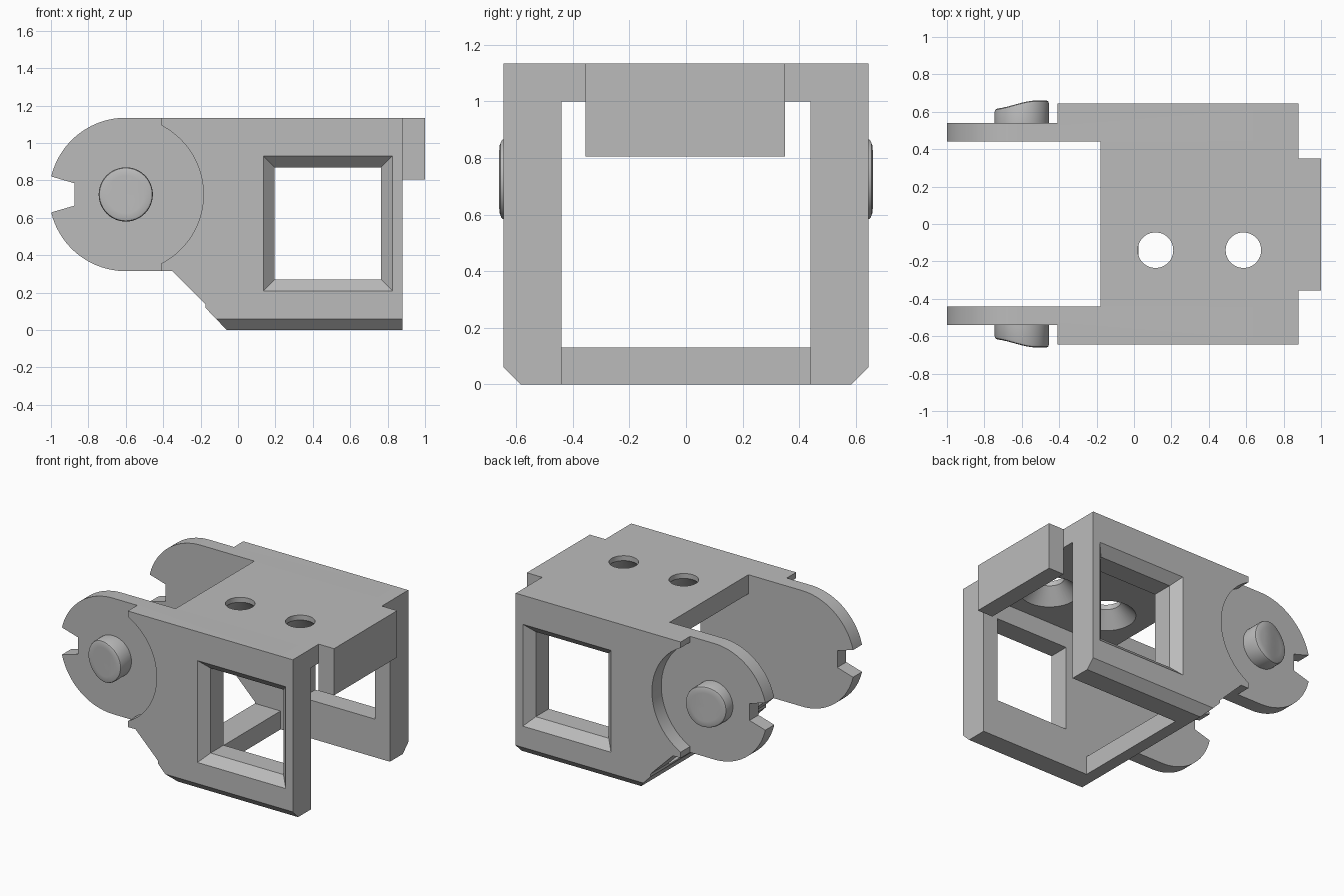
import bpy
import bmesh
from math import cos, sin, pi, asin

cube = bpy.data.objects.get("Cube")
if cube:
    bpy.data.objects.remove(cube, do_unlink=True)

grey = bpy.data.materials.new("plain grey")
grey.use_nodes = True
colour = (0.5, 0.5, 0.5, 1)
grey.diffuse_color = colour
grey.node_tree.nodes["Principled BSDF"].inputs["Base Color"].default_value = colour

PIVOT_X, PIVOT_Z, EAR_R = -0.6, 0.725, 0.41
INNER, EAR_OUT, OUTER = 0.44, 0.54, 0.645
TOP, PLATE_LOW, BACK = 1.135, 1.0, 0.88


def loft(name, rings):
    """Closed solid through rings with equal point counts."""
    bm = bmesh.new()
    loops = [[bm.verts.new(p) for p in ring] for ring in rings]
    n = len(loops[0])
    for a, b in zip(loops, loops[1:]):
        for i in range(n):
            j = (i + 1) % n
            bm.faces.new((a[i], a[j], b[j], b[i]))
    bm.faces.new(loops[0][::-1])
    bm.faces.new(loops[-1])
    bmesh.ops.recalc_face_normals(bm, faces=bm.faces)
    mesh = bpy.data.meshes.new(name)
    bm.to_mesh(mesh)
    bm.free()
    mesh.materials.append(grey)
    obj = bpy.data.objects.new(name, mesh)
    bpy.context.collection.objects.link(obj)
    return obj


def extrude_y(name, outline, y0, y1):
    return loft(name, [[(x, y, z) for x, z in outline] for y in (y0, y1)])


def box(name, x0, x1, y0, y1, z0, z1):
    return extrude_y(name, [(x0, z0), (x1, z0), (x1, z1), (x0, z1)], y0, y1)


def arc(r, a0, a1, n):
    return [(PIVOT_X + r * cos(a0 + (a1 - a0) * i / n),
             PIVOT_Z + r * sin(a0 + (a1 - a0) * i / n)) for i in range(n + 1)]


def activate(obj):
    bpy.ops.object.select_all(action='DESELECT')
    obj.select_set(True)
    bpy.context.view_layer.objects.active = obj


def cut(obj, cutter):
    cutter.hide_render = True
    activate(obj)
    mod = obj.modifiers.new("cut", 'BOOLEAN')
    mod.operation, mod.solver, mod.object = 'DIFFERENCE', 'EXACT', cutter
    bpy.ops.object.modifier_apply(modifier=mod.name)
    bpy.data.objects.remove(cutter, do_unlink=True)


def mirror_y(obj):
    activate(obj)
    mod = obj.modifiers.new("mirror", 'MIRROR')
    mod.use_axis = (False, True, False)
    mod.use_clip = mod.use_mirror_merge = False
    bpy.ops.object.modifier_apply(modifier=mod.name)


def smooth(obj):
    activate(obj)
    bpy.ops.object.shade_smooth_by_angle(angle=pi / 6)


# Side wall with round notched ear
notch = asin(0.096 / EAR_R)
outline = [(-0.875, 0.665), (-0.875, 0.785)]
outline += arc(EAR_R, pi - notch, pi / 2, 28)
outline += [(BACK, TOP), (BACK, 0), (-0.06, 0), (-0.175, 0.12),
            (-0.175, 0.14), (-0.35, 0.315)]
outline += arc(EAR_R, 1.5 * pi, pi + notch, 28)
walls = extrude_y("side_walls", outline, INNER, OUTER)

# Thinner ear: round recess and everything ahead of it
cut(walls, extrude_y("recess_cutter", arc(0.415, 0, 2 * pi, 96)[:-1], EAR_OUT, 0.8))
cut(walls, box("ear_cutter", -1.2, -0.41, EAR_OUT, 0.8, -0.1, 1.3))


# Window with a bevelled outer rim
def window_ring(y, grow):
    x0, x1, z0, z1 = 0.195 - grow, 0.765 + grow, 0.27 - grow, 0.87 + grow
    return [(x0, y, z0), (x1, y, z0), (x1, y, z1), (x0, y, z1)]


cut(walls, loft("window_cutter", [window_ring(0.4, 0), window_ring(OUTER - 0.06, 0),
                                  window_ring(OUTER + 0.01, 0.07)]))

# Bevel along the lower outer edge
cut(walls, loft("edge_cutter", [[(x, 0.575, -0.01), (x, 0.7, -0.01), (x, 0.7, 0.115)]
                                for x in (-0.5, 1.1)]))
mirror_y(walls)
smooth(walls)

# Top plate with two countersunk holes
plate = box("top_plate", -0.18, BACK, -INNER, INNER, PLATE_LOW, TOP)
for hole_x in (0.115, 0.585):
    rings = []
    for z, r in ((0.99, 0.2), (1.1, 0.095), (1.2, 0.095)):
        rings.append([(hole_x + r * cos(i * pi / 24), -0.14 + r * sin(i * pi / 24), z)
                      for i in range(48)])
    cut(plate, loft("hole_cutter", rings))
smooth(plate)

# Rear block and lower cross bar
box("rear_block", BACK, 1.0, -0.355, 0.35, 0.805, TOP)
extrude_y("cross_bar", [(-0.175, 0.13), (-0.175, 0.12), (-0.06, 0), (0.025, 0),
                        (0.025, 0.13)], -INNER, INNER)


# Pivot pins with a wavy end that rises towards the rear
def pin_end(x):
    t = min(max((x + 0.76) / 0.24, 0), 1)
    return 0.615 + 0.045 * t * t * (3 - 2 * t)


pin_rings = [[(x, EAR_OUT - 0.01, z) for x, z in arc(0.145, 0, 2 * pi, 48)[:-1]]]
for r, drop in ((0.145, 0.014), (0.141, 0.004), (0.131, 0), (0.1, 0),
                (0.07, 0), (0.04, 0), (0.01, 0)):
    pin_rings.append([(x, pin_end(x) - drop, z) for x, z in arc(r, 0, 2 * pi, 48)[:-1]])
pins = loft("pivot_pins", pin_rings)
mirror_y(pins)
smooth(pins)
